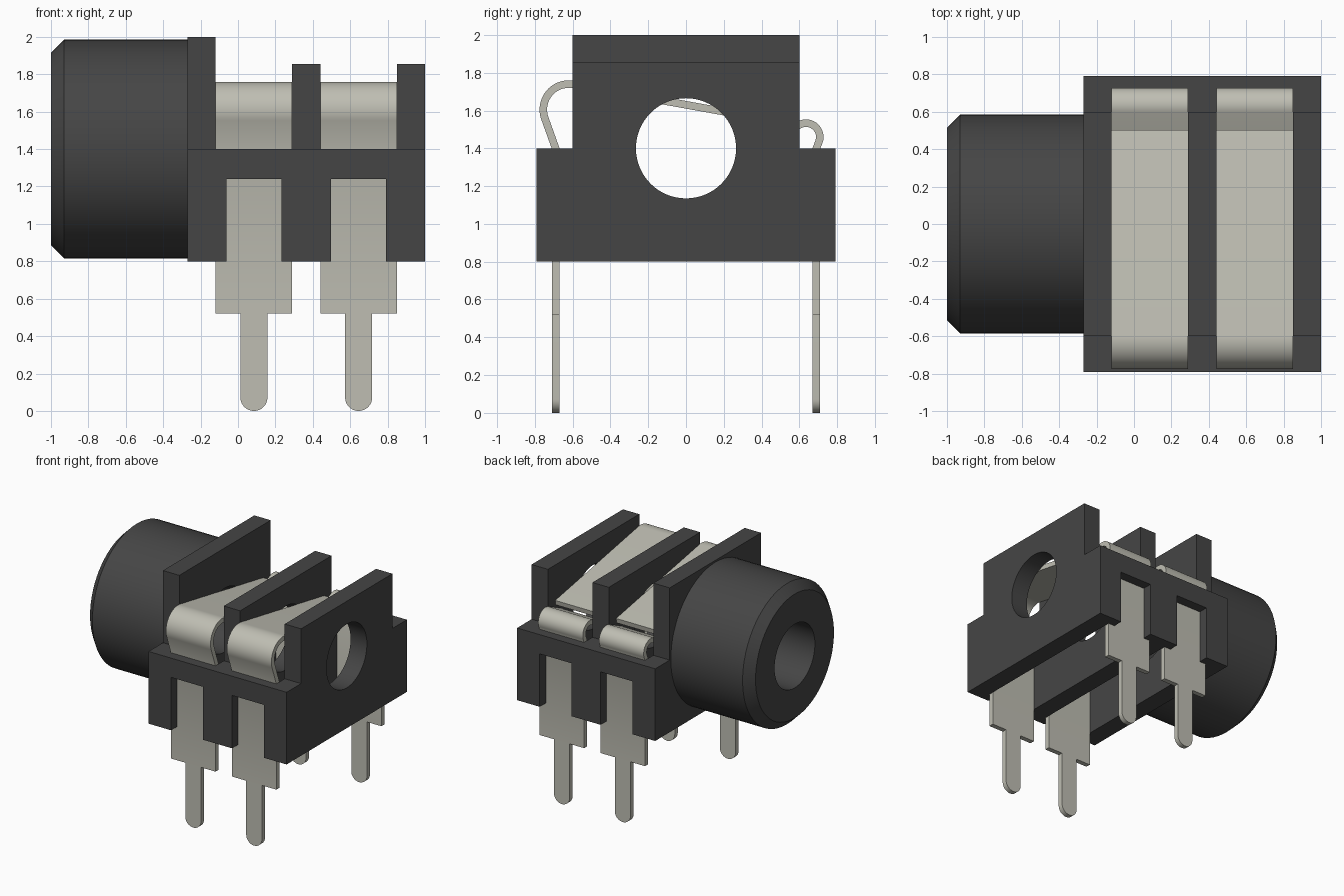
import bpy, bmesh, math
from mathutils import Vector, Matrix

cube = bpy.data.objects.get("Cube")
if cube:
    bpy.data.objects.remove(cube, do_unlink=True)


def material(name, rgb):
    m = bpy.data.materials.new(name)
    m.use_nodes = True
    col = (*rgb, 1.0)
    m.diffuse_color = col
    bsdf = m.node_tree.nodes["Principled BSDF"]
    bsdf.inputs["Base Color"].default_value = col
    bsdf.inputs["Roughness"].default_value = 0.6
    return m


BLACK = material("black plastic", (0.060, 0.060, 0.060))
METAL = material("contact metal", (0.52, 0.515, 0.45))

BAYS = [(-0.12, 0.29), (0.44, 0.85)]   # x ranges of the two contact bays
AXIS_Z, BORE = 1.40, 0.265


def finish(bm, name, mat, smooth=None):
    bmesh.ops.remove_doubles(bm, verts=bm.verts, dist=1e-5)
    bmesh.ops.recalc_face_normals(bm, faces=bm.faces)
    me = bpy.data.meshes.new(name)
    bm.to_mesh(me)
    bm.free()
    ob = bpy.data.objects.new(name, me)
    bpy.context.collection.objects.link(ob)
    if mat:
        me.materials.append(mat)
    if smooth:
        shade(ob, smooth)
    return ob


def shade(ob, degrees):
    bpy.ops.object.select_all(action='DESELECT')
    ob.select_set(True)
    bpy.context.view_layer.objects.active = ob
    bpy.ops.object.shade_smooth_by_angle(angle=math.radians(degrees))


def prism(bm, points, offset):
    """Extrude a flat outline by an offset vector."""
    face = bm.faces.new([bm.verts.new(p) for p in points])
    ext = bmesh.ops.extrude_face_region(bm, geom=[face])
    moved = [g for g in ext["geom"] if isinstance(g, bmesh.types.BMVert)]
    bmesh.ops.translate(bm, verts=moved, vec=Vector(offset))
    bm.faces.ensure_lookup_table()
    if not face.is_valid or len(face.link_loops if hasattr(face, "link_loops") else face.loops) == 0:
        return
    # keep the starting cap so the solid stays closed
    if any(len(e.link_faces) == 1 for e in bm.edges):
        bmesh.ops.holes_fill(bm, edges=[e for e in bm.edges if len(e.link_faces) == 1])


def cut_box(body, x0, x1, y0, y1, z0, z1):
    bm = bmesh.new()
    bmesh.ops.create_cube(bm, size=1.0)
    bmesh.ops.scale(bm, verts=bm.verts, vec=(x1 - x0, y1 - y0, z1 - z0))
    bmesh.ops.translate(bm, verts=bm.verts,
                        vec=((x0 + x1) / 2, (y0 + y1) / 2, (z0 + z1) / 2))
    cut(body, finish(bm, "cutter", None))


def cut(body, cutter):
    cutter.hide_render = True
    mod = body.modifiers.new("cut", 'BOOLEAN')
    mod.operation, mod.solver, mod.object = 'DIFFERENCE', 'EXACT', cutter
    bpy.context.view_layer.objects.active = body
    bpy.ops.object.modifier_apply(modifier=mod.name)
    bpy.data.objects.remove(cutter, do_unlink=True)


# Housing: stepped block, then bays, slots and bore are cut away
half = [(0.79, 0.80), (0.79, 1.40), (0.60, 1.40), (0.60, 2.00)]
outline = half + [(-y, z) for y, z in reversed(half)]
bm = bmesh.new()
prism(bm, [(-0.27, y, z) for y, z in outline], (1.27, 0, 0))
housing = finish(bm, "housing", BLACK)
cut_box(housing, -0.12, 1.2, -1, 1, 1.855, 2.2)            # lower the rear walls
for x0, x1 in BAYS:
    xc = (x0 + x1) / 2
    cut_box(housing, x0, x1, -0.71, 0.71, 0.6, 2.2)         # open bay
    cut_box(housing, x0, x1, -1, 1, 1.40, 2.2)              # gap between walls
    cut_box(housing, xc - 0.147, xc + 0.147, -1, 1, 0.6, 1.24)  # leg slots
bm = bmesh.new()
bmesh.ops.create_cone(bm, cap_ends=True, segments=64, radius1=BORE, radius2=BORE, depth=4,
                      matrix=Matrix.Translation((0, 0, AXIS_Z)) @ Matrix.Rotation(math.pi / 2, 4, 'Y'))
cut(housing, finish(bm, "bore_cutter", None))
shade(housing, 30)

# Barrel: chamfered tube turned about the x axis
profile = [(-0.27, BORE), (-1.0, BORE), (-1.0, 0.515), (-0.93, 0.585), (-0.27, 0.585)]
bm = bmesh.new()
vs = [bm.verts.new((x, 0, AXIS_Z + r)) for x, r in profile]
es = [bm.edges.new((vs[i], vs[(i + 1) % len(vs)])) for i in range(len(vs))]
bmesh.ops.spin(bm, geom=vs + es, cent=(0, 0, AXIS_Z), axis=(1, 0, 0),
               angle=2 * math.pi, steps=64, use_merge=True)
finish(bm, "barrel", BLACK, 30)


# Contacts: bent strips with a narrow round-ended pin
def arc(cy, cz, r, a0, a1, n):
    angles = [math.radians(a0 + (a1 - a0) * i / n) for i in range(n + 1)]
    return [(cy + r * math.cos(a), cz + r * math.sin(a)) for a in angles]


def contact(name, path, x0, x1, t=0.04):
    bm = bmesh.new()
    pts = [Vector(p) for p in path]
    left, right = [], []
    for i, p in enumerate(pts):
        d0 = (p - pts[max(i - 1, 0)]).normalized()
        d1 = (pts[min(i + 1, len(pts) - 1)] - p).normalized()
        d = (d0 + d1).normalized()
        n = Vector((-d.y, d.x)) * t / 2
        left.append(p + n)
        right.append(p - n)
    rows = [[bm.verts.new((x, q.x, q.y)) for x, q in
             ((x0, a), (x1, a), (x1, b), (x0, b))] for a, b in zip(left, right)]
    for r0, r1 in zip(rows, rows[1:]):
        for k in range(4):
            bm.faces.new((r0[k], r0[(k + 1) % 4], r1[(k + 1) % 4], r1[k]))
    bm.faces.new(rows[0])
    bm.faces.new(rows[-1])
    # pin
    xc, y, r = (x0 + x1) / 2, path[0][0], 0.0725
    tip = arc(xc, r, r, 180, 360, 16)
    pin = [(xc - r, 0.52)] + tip + [(xc + r, 0.52)]
    prism(bm, [(x, y - t / 2, z) for x, z in pin], (0, t, 0))
    finish(bm, name, METAL, 30)


spring_path = [(-0.69, 0.52), (-0.69, 1.40)] + arc(-0.62, 1.605, 0.135, 200, 80, 20) + [(0.50, 1.54)]
switch_path = [(0.69, 0.52), (0.69, 1.40)] + arc(0.635, 1.46, 0.073, -20, 115, 16) + [(0.44, 1.45)]
for side, (x0, x1) in zip(("inner", "outer"), BAYS):
    contact(side + "_spring_contact", spring_path, x0, x1)
    contact(side + "_switch_contact", switch_path, x0, x1)
